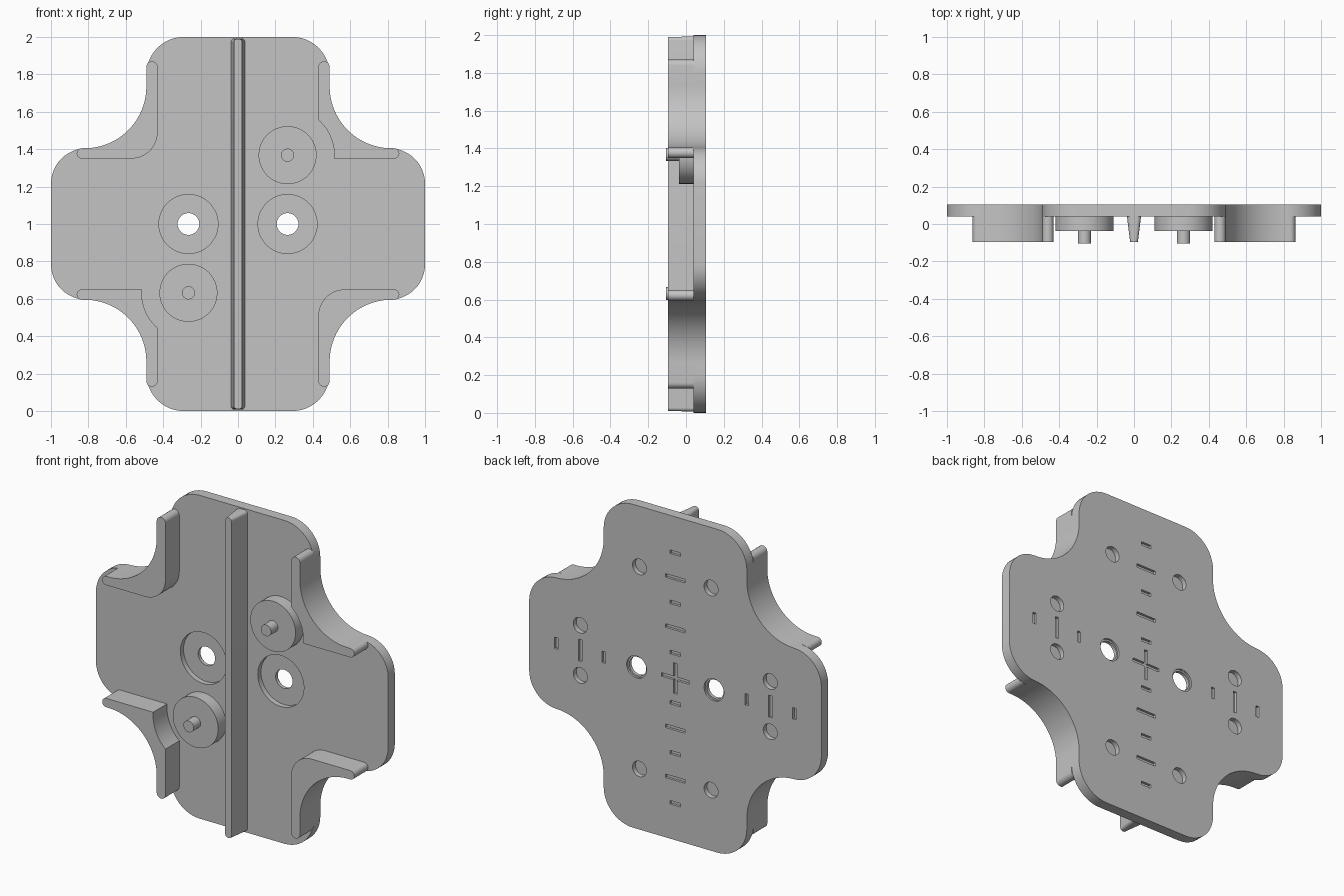
import bpy, bmesh
from math import cos, sin, radians, pi

cube = bpy.data.objects.get("Cube")
if cube:
    bpy.data.objects.remove(cube, do_unlink=True)

# One grey plastic
grey = bpy.data.materials.new("light_grey")
grey.use_nodes = True
tone = (0.55, 0.55, 0.55, 1)
grey.diffuse_color = tone
grey.node_tree.nodes["Principled BSDF"].inputs["Base Color"].default_value = tone

BACK, FACE = 0.105, 0.04       # back and front of the plate
WALL_FRONT = -0.095
MID = 1.0                      # height of the centre


def arc(cx, cz, r, start, end, n=12):
    angles = [radians(start + (end - start) * i / n) for i in range(n + 1)]
    return [(cx + r * cos(a), cz + r * sin(a)) for a in angles]


def circle(cx, cz, r, n=48):
    return arc(cx, cz, r, 0, 360 - 360 / n, n - 1)


def rectangle(cx, cz, w, h):
    return [(cx + sx * w / 2, cz + sz * h / 2)
            for sx, sz in ((-1, -1), (1, -1), (1, 1), (-1, 1))]


def rounded_rectangle(w, h, r):
    x, z = w / 2 - r, h / 2 - r
    return (arc(x, z, r, 0, 90, 6) + arc(-x, z, r, 90, 180, 6)
            + arc(-x, -z, r, 180, 270, 6) + arc(x, -z, r, 270, 360, 6))


def prism(bm, outline, y0, y1, front=None):
    """Extrude an (x, z) outline from y0 at the back to y1 at the front."""
    back_ring = [bm.verts.new((x, y0, z + MID)) for x, z in outline]
    front_ring = [bm.verts.new((x, y1, z + MID)) for x, z in front or outline]
    bm.faces.new(back_ring)
    bm.faces.new(front_ring)
    for i in range(len(outline)):
        j = (i + 1) % len(outline)
        bm.faces.new((back_ring[i], back_ring[j], front_ring[j], front_ring[i]))


def part(name, *prisms):
    bm = bmesh.new()
    for args in prisms:
        prism(bm, *args)
    bmesh.ops.recalc_face_normals(bm, faces=bm.faces)
    mesh = bpy.data.meshes.new(name)
    bm.to_mesh(mesh)
    bm.free()
    mesh.materials.append(grey)
    obj = bpy.data.objects.new(name, mesh)
    bpy.context.collection.objects.link(obj)
    return obj


def smooth(obj):
    bpy.ops.object.select_all(action="DESELECT")
    obj.select_set(True)
    bpy.context.view_layer.objects.active = obj
    bpy.ops.object.shade_smooth_by_angle(angle=radians(30))


# Cross-shaped plate with rounded corners and sweeping inner fillets
fillet = arc(0.82, 0.735, 0.33, 270, 180, 24)
quarter = arc(0.81, 0.215, 0.19, 0, 90) + fillet + arc(0.29, 0.8, 0.2, 0, 90)
outline = (quarter + [(-x, z) for x, z in reversed(quarter)]
           + [(-x, -z) for x, z in quarter]
           + [(x, -z) for x, z in reversed(quarter)])
plate = part("base_plate", (outline, BACK, FACE))

# Cutters: front recesses, through holes, back pockets and alignment slots
SIDES = (-1, 1)
HOLE_X = 0.265
recesses = [(circle(s * HOLE_X, 0, 0.158), FACE - 0.02, 0.072) for s in SIDES]
holes = [(circle(s * HOLE_X, 0, 0.058), BACK + 0.05, FACE - 0.05) for s in SIDES]
rims = [(circle(s * HOLE_X, 0, 0.068), BACK + 0.02, BACK - 0.012) for s in SIDES]
pockets = [(circle(sx * x, sz * z, 0.048, 32), BACK + 0.02, BACK - 0.03)
           for x, z in ((0.245, 0.625), (0.65, 0.155))
           for sx in SIDES for sz in SIDES]

STEP, THICK = 0.155, 0.022
SLOT_Y = (BACK + 0.02, BACK - 0.015)
slots = [(rectangle(0, s * i * STEP, 0.07 if i % 2 else 0.135, THICK), *SLOT_Y)
         for i in range(1, 6) for s in SIDES]
slots += [(rectangle(s * x, 0, THICK, h), *SLOT_Y)
          for x, h in ((0.49, 0.07), (0.65, 0.135), (0.815, 0.07)) for s in SIDES]
slots.append((rectangle(0, 0, 0.19, THICK), *SLOT_Y))
cross = [(rectangle(0, 0, THICK, 0.19), *SLOT_Y)]

cutters = [part("plate_cutter", *group)
           for group in (recesses, holes, rims, pockets, slots, cross)]
for cutter in cutters:
    cutter.hide_render = True
    mod = plate.modifiers.new("cut", "BOOLEAN")
    mod.operation = "DIFFERENCE"
    mod.solver = "EXACT"
    mod.object = cutter
bpy.context.view_layer.update()
evaluated = plate.evaluated_get(bpy.context.evaluated_depsgraph_get())
cut_mesh = bpy.data.meshes.new_from_object(evaluated)
plate.modifiers.clear()
plate.data = cut_mesh
for cutter in cutters:
    bpy.data.objects.remove(cutter, do_unlink=True)

# Tapered centre rib
rib = part("centre_rib", (rounded_rectangle(0.075, 1.985, 0.02), FACE, WALL_FRONT,
                          rounded_rectangle(0.042, 1.98, 0.018)))

# Raised round bosses, each with a peg
BOSS_Z = 0.368
bosses = []
for side, s in (("left", 1), ("right", -1)):
    x, z = s * HOLE_X, s * BOSS_Z
    bosses.append(part(side + "_boss", (circle(x, z, 0.155), FACE, -0.037)))
    bosses.append(part(side + "_peg", (circle(x, z, 0.035, 32), -0.037, -0.105)))

# Corner walls; two are hollowed to clear the bosses
rounded_inner = arc(0.57, 0.49, 0.14, 180, 270)
hollow_inner = arc(HOLE_X, BOSS_Z, 0.25, 48.7, -4.1)
walls = []
for level, sz in (("upper", 1), ("lower", -1)):
    for side, sx in (("left", 1), ("right", -1)):
        inner = hollow_inner if sx == sz else rounded_inner
        shape = (arc(0.46, 0.84, 0.03, 0, 180) + inner
                 + arc(0.835, 0.3775, 0.0275, -90, 90) + fillet)
        shape = [(sx * x, sz * z) for x, z in shape]
        walls.append(part(f"{level}_{side}_wall", (shape, FACE, WALL_FRONT)))

for obj in [plate, rib] + bosses + walls:
    smooth(obj)
